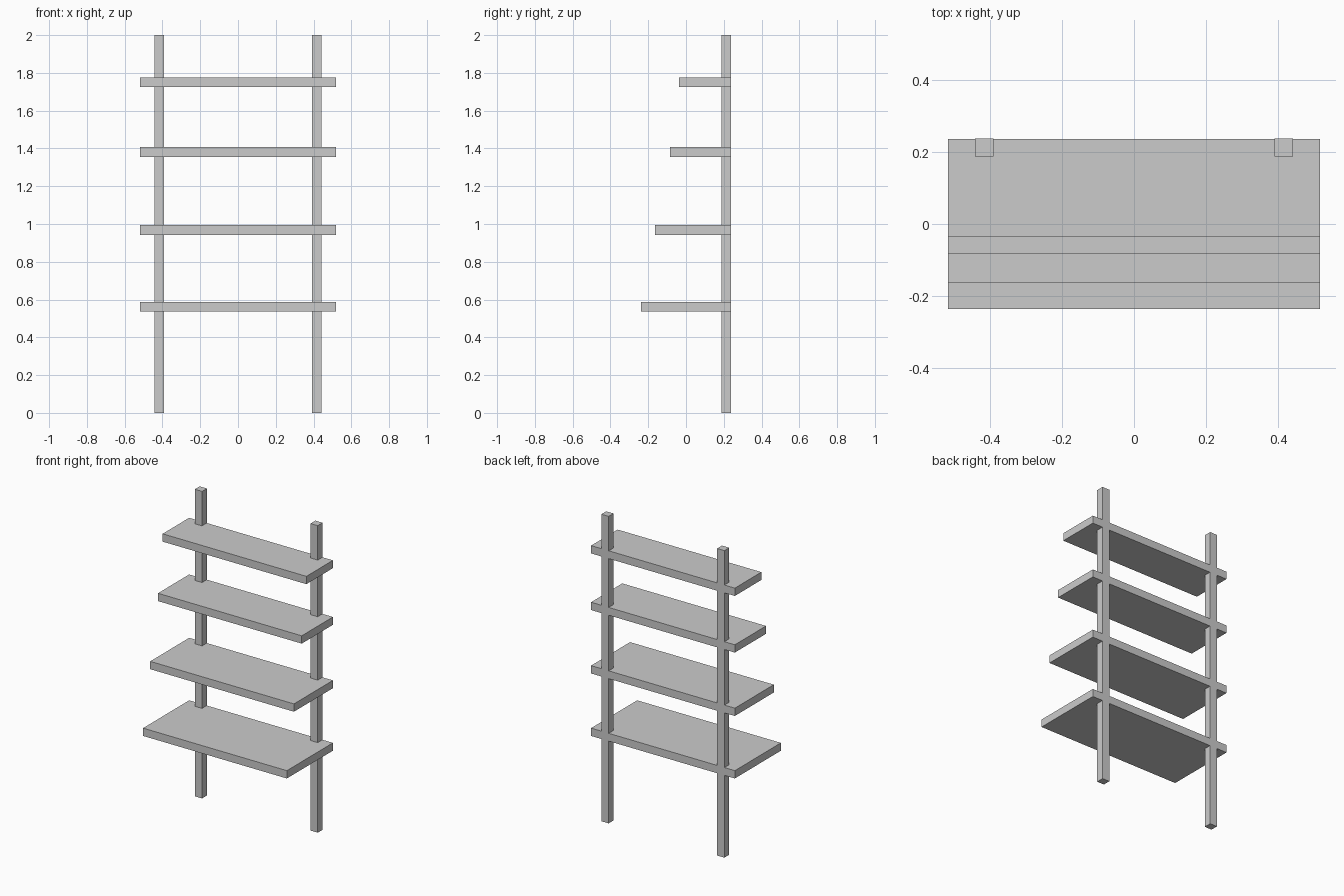
import bpy

if "Cube" in bpy.data.objects:
    bpy.data.objects.remove(bpy.data.objects["Cube"])


def box(name, lo, hi):
    """Axis-aligned box between two corners."""
    bpy.ops.mesh.primitive_cube_add(size=1)
    ob = bpy.context.object
    ob.name = name
    ob.location = [(a + b) / 2 for a, b in zip(lo, hi)]
    ob.scale = [b - a for a, b in zip(lo, hi)]
    bpy.ops.object.transform_apply(location=True, rotation=False, scale=True)
    return ob


BACK = 0.237
HALF_WIDTH = 0.518
THICKNESS = 0.051

# Two upright posts, a hair proud of the shelf backs
for side, cx in (("left", -0.417), ("right", 0.417)):
    box(f"{side}_post", (cx - 0.026, 0.188, 0), (cx + 0.026, BACK + 0.0005, 2))

# Shelves: centre height and front edge, getting shallower upwards
shelves = [(0.561, -0.237), (0.968, -0.164), (1.381, -0.084), (1.75, -0.036)]
for i, (z, front) in enumerate(shelves, 1):
    box(f"shelf_{i}", (-HALF_WIDTH, front, z - THICKNESS / 2),
        (HALF_WIDTH, BACK, z + THICKNESS / 2))
